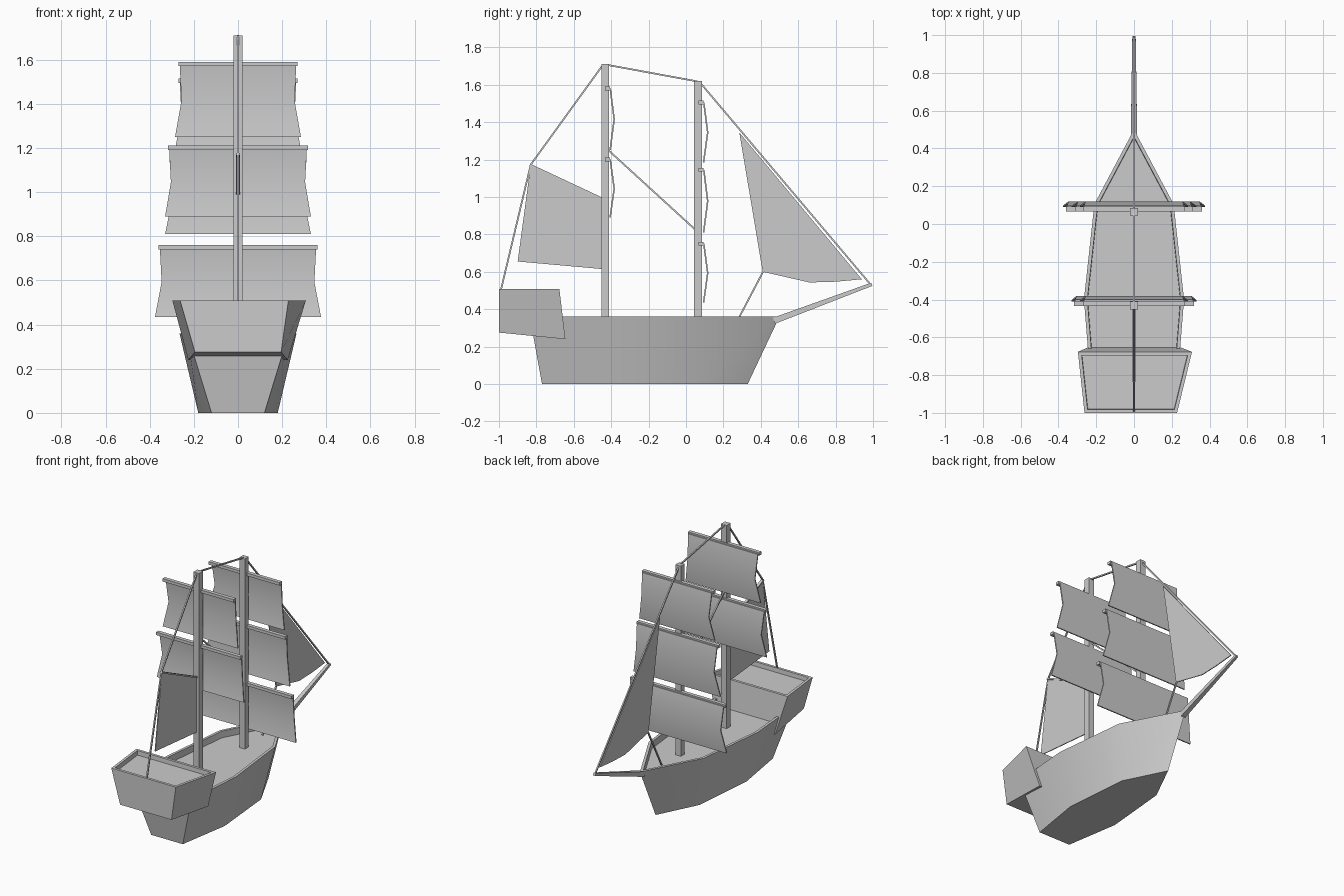
import bpy, bmesh
from mathutils import Vector

if "Cube" in bpy.data.objects:
    bpy.data.objects.remove(bpy.data.objects["Cube"])


def finish(bm, name, smooth=False):
    bmesh.ops.recalc_face_normals(bm, faces=bm.faces)
    me = bpy.data.meshes.new(name)
    bm.to_mesh(me)
    bm.free()
    ob = bpy.data.objects.new(name, me)
    bpy.context.collection.objects.link(ob)
    if smooth:
        bpy.ops.object.select_all(action='DESELECT')
        ob.select_set(True)
        bpy.context.view_layer.objects.active = ob
        bpy.ops.object.shade_smooth_by_angle(angle=0.52)
    return ob


def tub(name, bottom, top, rim, depth, smooth=False):
    """Closed shell between two outlines, with a sunken deck inside a rim."""
    bm = bmesh.new()
    lo = [bm.verts.new(p) for p in bottom]
    hi = [bm.verts.new(p) for p in top]
    n = len(lo)
    for i in range(n):
        j = (i + 1) % n
        bm.faces.new((lo[i], lo[j], hi[j], hi[i]))
    bm.faces.new(lo[::-1])
    deck = bm.faces.new(hi)
    bmesh.ops.recalc_face_normals(bm, faces=bm.faces)
    bmesh.ops.inset_region(bm, faces=[deck], thickness=rim, use_even_offset=True)
    bmesh.ops.inset_region(bm, faces=[deck], thickness=0.002, depth=-depth, use_even_offset=True)
    return finish(bm, name, smooth)


def bar(name, a, b, wa, wb=None, h=None):
    """Square bar in the x = 0 plane from a to b (y, z), optionally tapered."""
    wb = wb or wa
    a, b = Vector((0, *a)), Vector((0, *b))
    d = (b - a).normalized()
    side, up = Vector((1, 0, 0)), Vector((0, -d.z, d.y))
    bm = bmesh.new()
    rings = []
    for p, w in ((a, wa), (b, wb)):
        t = h or w
        rings.append([bm.verts.new(p + side * sx * w / 2 + up * su * t / 2)
                      for sx, su in ((-1, -1), (1, -1), (1, 1), (-1, 1))])
    for i in range(4):
        j = (i + 1) % 4
        bm.faces.new((rings[0][i], rings[0][j], rings[1][j], rings[1][i]))
    bm.faces.new(rings[0])
    bm.faces.new(rings[1])
    return finish(bm, name)


def yard(name, y, z, half):
    bm = bmesh.new()
    bmesh.ops.create_cube(bm, size=1)
    bmesh.ops.scale(bm, vec=(2 * half, 0.026, 0.02), verts=bm.verts)
    bmesh.ops.translate(bm, vec=(0, y, z), verts=bm.verts)
    return finish(bm, name)


def square_sail(name, rows):
    """Bellied sail from rows of (half width, y, z)."""
    bm = bmesh.new()
    loops = []
    for dy in (-0.004, 0.004):
        loops.append([[bm.verts.new((s * w, y + dy, z)) for s in (-1, 1)] for w, y, z in rows])
    back, front = loops
    for i in range(len(rows) - 1):
        for g in loops:
            bm.faces.new((g[i][0], g[i][1], g[i + 1][1], g[i + 1][0]))
        for s in (0, 1):
            bm.faces.new((back[i][s], front[i][s], front[i + 1][s], back[i + 1][s]))
    for i in (0, -1):
        bm.faces.new((back[i][0], back[i][1], front[i][1], front[i][0]))
    return finish(bm, name, True)


def flat_sail(name, pts):
    """Fore-and-aft sail on the centreline from (y, z) points."""
    bm = bmesh.new()
    f = bm.faces.new([bm.verts.new((-0.003, y, z)) for y, z in pts])
    r = bmesh.ops.extrude_face_region(bm, geom=[f], use_keep_orig=True)
    vs = [v for v in r['geom'] if isinstance(v, bmesh.types.BMVert)]
    bmesh.ops.translate(bm, vec=(0.006, 0, 0), verts=vs)
    return finish(bm, name)


def outline(half, bow, z):
    """Mirrored hull outline from half stations and a bow point; z per station."""
    right = [(x, y, z) for x, y in half]
    return right + [(0, bow, z)] + [(-x, y, z) for x, y in reversed(half)]


# hull with sunken main deck
tub("hull",
    outline([(0.12, -0.77), (0.18, -0.40), (0.14, 0.05)], 0.33, 0),
    outline([(0.23, -0.835), (0.265, -0.40), (0.21, 0.105)], 0.50, 0.36),
    0.018, 0.045, True)

# raised stern cabin, slightly lopsided
tub("stern_cabin",
    [(-0.195, -1, 0.275), (0.195, -1, 0.275), (0.225, -0.645, 0.24), (-0.225, -0.645, 0.24)],
    [(-0.262, -1, 0.508), (0.228, -1, 0.508), (0.307, -0.677, 0.508), (-0.297, -0.677, 0.508)],
    0.018, 0.03)

# masts and bowsprit
bar("aft_mast", (-0.432, 0.30), (-0.432, 1.71), 0.042)
bar("fore_mast", (0.065, 0.30), (0.065, 1.62), 0.042)
bar("bowsprit", (0.47, 0.338), (0.993, 0.533), 0.034, 0.018)

# yards with square sails: mast, yard y, yard z, half width, foot z, foot half width
for label, y, z, w, fz, fw in (
        ("aft_upper", -0.42, 1.58, 0.27, 1.25, 0.285),
        ("aft_lower", -0.42, 1.20, 0.318, 0.89, 0.33),
        ("fore_upper", 0.08, 1.505, 0.27, 1.185, 0.287),
        ("fore_middle", 0.08, 1.145, 0.31, 0.81, 0.33),
        ("fore_lower", 0.08, 0.75, 0.36, 0.435, 0.376)):
    yard(label + "_yard", y, z, w)
    mid = (z + fz) / 2
    square_sail(label + "_sail", [(w - 0.006, y + 0.015, z), (w - 0.014, y + 0.036, mid),
                                  (fw, y + 0.014, fz)])

# fore-and-aft sails
flat_sail("jib_sail", [(0.285, 1.345), (0.94, 0.56), (0.80, 0.547), (0.66, 0.543), (0.41, 0.60)])
flat_sail("aft_sail", [(-0.83, 1.175), (-0.45, 0.995), (-0.45, 0.615), (-0.90, 0.655)])
bar("aft_gaff", (-0.835, 1.173), (-0.44, 0.988), 0.018, h=0.01)

# rigging lines
for i, (a, b) in enumerate((
        ((-0.445, 1.705), (-0.83, 1.173)),
        ((-0.83, 1.173), (-0.995, 0.48)),
        ((-0.42, 1.706), (0.06, 1.618)),
        ((0.075, 1.612), (0.98, 0.54)),
        ((-0.415, 1.25), (0.05, 0.825)),
        ((0.412, 0.60), (0.265, 0.32)))):
    bar("rigging_line_%d" % (i + 1), a, b, 0.009)
